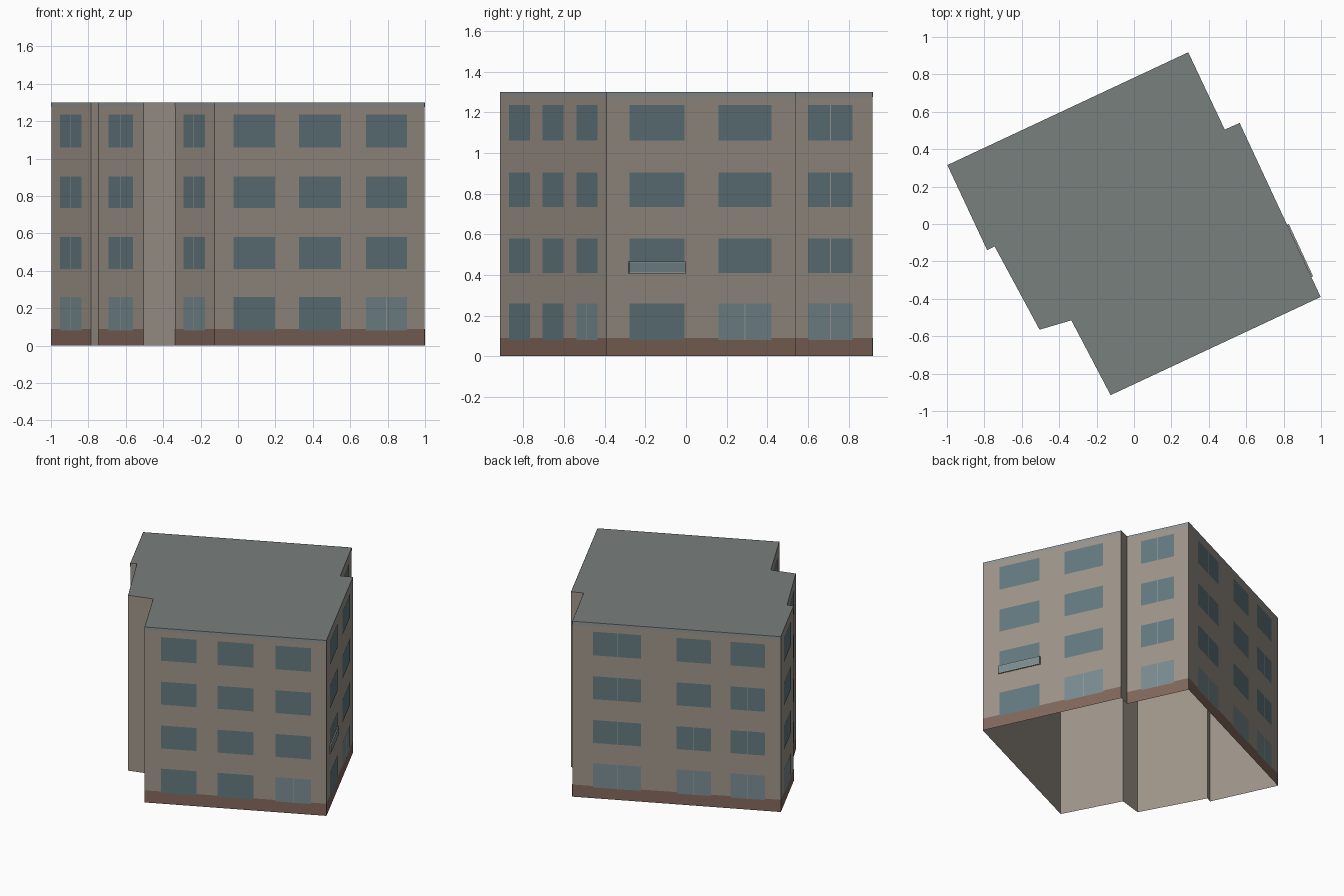
import bpy
from mathutils import Vector

if "Cube" in bpy.data.objects:
    bpy.data.objects.remove(bpy.data.objects["Cube"])

H = 1.3
# Footprint corners, counter-clockwise
PTS = [Vector(p) for p in [(-.125, -.915), (.998, -.39), (.565, .54), (.485, .505), (.29, .918),
                           (-.998, .315), (-.785, -.14), (-.745, -.12), (-.505, -.565), (-.335, -.515)]]
ROWS = [(.08, .26), (.41, .58), (.735, .905), (1.06, 1.235)]


def material(name, rgb):
    m = bpy.data.materials.new(name)
    m.diffuse_color = (*rgb, 1)
    m.use_nodes = True
    m.node_tree.nodes["Principled BSDF"].inputs["Base Color"].default_value = m.diffuse_color
    return m


WALL = material("wall", (.34, .295, .25))
ROOF = material("roof", (.19, .215, .205))
TRIM = material("trim", (.28, .30, .29))
BASE = material("base", (.22, .135, .105))
GLASS = material("glass", (.125, .19, .21))
DOOR = material("door_glass", (.19, .26, .28))
BAR = material("bar", (.36, .37, .35))


def mesh(name, verts, faces, mat):
    me = bpy.data.meshes.new(name)
    me.from_pydata(verts, [], faces)
    me.materials.append(mat)
    ob = bpy.data.objects.new(name, me)
    bpy.context.collection.objects.link(ob)
    return ob


def quads(wall, rects, off):
    """Flat rectangles (t0, t1, z0, z1) lying on one wall, pushed out by off."""
    a, b = PTS[wall], PTS[(wall + 1) % len(PTS)]
    d = b - a
    n = Vector((d.y, -d.x)).normalized() * off
    verts, faces = [], []
    for t0, t1, z0, z1 in rects:
        k = len(verts)
        p, q = a + d * t0 + n, a + d * t1 + n
        verts += [(*p, z0), (*q, z0), (*q, z1), (*p, z1)]
        faces.append((k, k + 1, k + 2, k + 3))
    return verts, faces


def panels(name, wall, rects, off, mat):
    if rects:
        mesh(name, *quads(wall, rects, off), mat)


# Open-bottomed wall shell and flat roof
n = len(PTS)
mesh("walls", [(*p, 0) for p in PTS] + [(*p, H) for p in PTS],
     [(i, (i + 1) % n, (i + 1) % n + n, i + n) for i in range(n)], WALL)
mesh("roof", [(*p, H) for p in PTS], [tuple(range(n))], ROOF)

# Window columns per wall: (start, end, floors that have a centre bar)
ALL = (0, 1, 2, 3)
COLUMNS = {
    0: [(.09, .286, ()), (.40, .60, ()), (.72, .915, (0,))],
    1: [(.12, .41, ()), (.59, .87, (0,))],
    3: [(.23, .76, ALL)],
    4: [(.10, .33, ALL), (.50, .665, (0, 1)), (.76, .925, (0, 1, 2))],
    5: [(.23, .77, ALL)],
    7: [(.23, .77, ALL)],
    9: [(.21, .76, ALL)],
}
for wall, cols in COLUMNS.items():
    length = (PTS[(wall + 1) % n] - PTS[wall]).length
    w = .002 / length
    panes, doors, bars = [], [], []
    for t0, t1, split in cols:
        for f, (z0, z1) in enumerate(ROWS):
            (doors if f == 0 and split else panes).append((t0, t1, z0, z1))
            if f in split:
                c = (t0 + t1) / 2
                bars.append((c - w, c + w, z0, z1))
    panels(f"base_band_{wall}", wall, [(0, 1, 0, .09)], .001, BASE)
    panels(f"roof_trim_{wall}", wall, [(0, 1, 1.275, H)], .001, TRIM)
    panels(f"windows_{wall}", wall, panes, .002, GLASS)
    panels(f"entrance_windows_{wall}", wall, doors, .002, DOOR)
    panels(f"window_bars_{wall}", wall, bars, .003, BAR)

# Shallow balcony rail on the right side, first floor
for name, z0, z1, mat in [("balcony_panel", .415, .46, DOOR), ("balcony_rail", .46, .467, BAR),
                          ("balcony_sill", .408, .415, BAR)]:
    back, _ = quads(1, [(.115, .415, z0, z1)], .001)
    front, _ = quads(1, [(.115, .415, z0, z1)], .010)
    mesh(name, back + front, [(4, 5, 6, 7), (0, 1, 5, 4), (1, 2, 6, 5), (2, 3, 7, 6), (3, 0, 4, 7)], mat)
